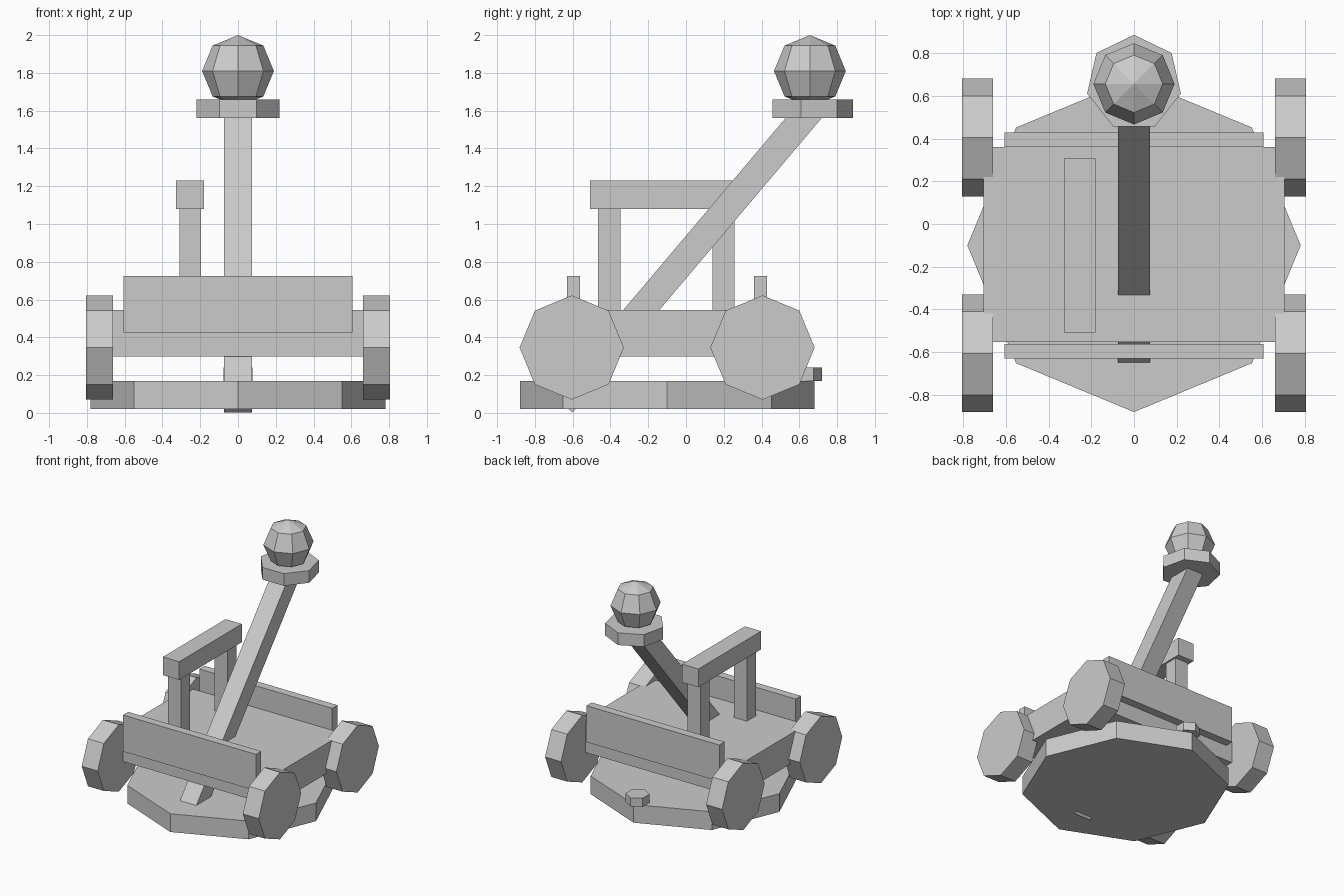
import bpy
import bmesh
from math import pi, atan2, hypot
from mathutils import Matrix, Vector

if "Cube" in bpy.data.objects:
    bpy.data.objects.remove(bpy.data.objects["Cube"])


def finish(name, bm, matrix):
    bmesh.ops.transform(bm, matrix=matrix, verts=bm.verts)
    bmesh.ops.recalc_face_normals(bm, faces=bm.faces)
    mesh = bpy.data.meshes.new(name)
    bm.to_mesh(mesh)
    bm.free()
    obj = bpy.data.objects.new(name, mesh)
    bpy.context.collection.objects.link(obj)
    return obj


def box(name, lo, hi):
    lo, hi = Vector(lo), Vector(hi)
    bm = bmesh.new()
    bmesh.ops.create_cube(bm, size=1)
    return finish(name, bm, Matrix.Translation((lo + hi) / 2) @ Matrix.Diagonal((*(hi - lo), 1)))


def prism(name, sides, radius, depth, center, rot=None):
    # first corner points along +y before rotation
    bm = bmesh.new()
    bmesh.ops.create_circle(bm, cap_ends=True, segments=sides, radius=radius)
    top = bmesh.ops.extrude_face_region(bm, geom=bm.faces[:])["geom"]
    bmesh.ops.translate(bm, vec=(0, 0, depth), verts=[v for v in top if isinstance(v, bmesh.types.BMVert)])
    bmesh.ops.translate(bm, vec=(0, 0, -depth / 2), verts=bm.verts)
    # turn so that a corner lies on +y
    first = max(bm.verts, key=lambda v: v.co.y)
    turn = pi / 2 - atan2(first.co.y, first.co.x)
    spin = Matrix.Rotation(turn, 4, 'Z')
    return finish(name, bm, Matrix.Translation(center) @ (rot or Matrix()) @ spin)


# ground plate and small peg at its back edge
prism("base_plate", 8, 0.78, 0.15, (0, -0.10, 0.095))
prism("base_peg", 6, 0.09, 0.07, (0, 0.63, 0.205))

# deck with end boards
box("deck", (-0.705, -0.553, 0.298), (0.705, 0.36, 0.545))
for label, y in (("front", -0.63), ("back", 0.361)):
    box(label + "_board", (-0.605, y, 0.425), (0.605, y + 0.068, 0.725))

# wheels
for side, sx in (("left", -1), ("right", 1)):
    for end, y in (("front", -0.605), ("back", 0.405)):
        prism(f"{side}_{end}_wheel", 8, 0.276, 0.145, (sx * 0.733, y, 0.346),
              Matrix.Rotation(pi / 2, 4, 'Y'))

# side frame
for label, y in (("front", -0.465), ("back", 0.14)):
    box(label + "_post", (-0.31, y, 0.5), (-0.195, y + 0.117, 1.09))
box("cross_beam", (-0.328, -0.507, 1.08), (-0.18, 0.307, 1.23))

# throwing arm, leaning back through the deck
start, stop = Vector((0, -0.656, 0.049)), Vector((0, 0.662, 1.607))
d = stop - start
bm = bmesh.new()
bmesh.ops.create_cube(bm, size=1)
finish("throwing_arm", bm, Matrix.Translation((start + stop) / 2)
       @ Matrix.Rotation(-atan2(d.y, d.z), 4, 'X')
       @ Matrix.Diagonal((0.15, 0.146, hypot(d.y, d.z), 1)))

# cup and ball
prism("cup", 7, 0.225, 0.10, (0, 0.66, 1.61))
bm = bmesh.new()
bmesh.ops.create_uvsphere(bm, u_segments=8, v_segments=4, radius=0.19)
finish("ball", bm, Matrix.Translation((0, 0.656, 1.81)))
